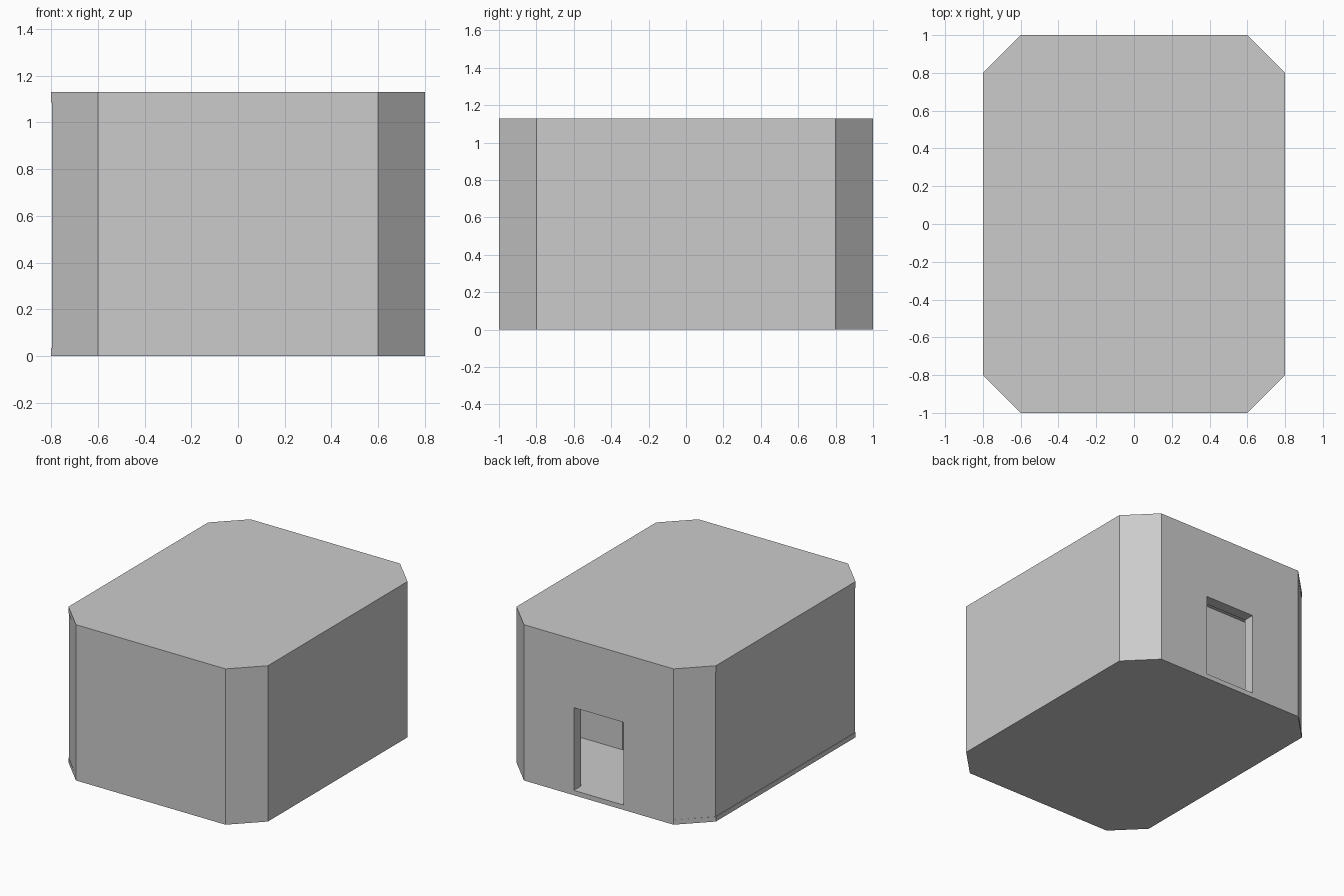
import bpy, bmesh

if "Cube" in bpy.data.objects:
    bpy.data.objects.remove(bpy.data.objects["Cube"])

H, FLOOR, ROOF, WALL = 1.13, 0.035, 0.045, 0.08


def outline(hx, hy, cut, left=0.0):
    """Rectangle with chamfered corners, counter-clockwise; left side pulled in by `left`."""
    pts = [(hx - cut, -hy), (hx, -hy + cut), (hx, hy - cut), (hx - cut, hy),
           (-hx + cut, hy), (-hx, hy - cut), (-hx, -hy + cut), (-hx + cut, -hy)]
    return [(max(x, -hx + left), y) for x, y in pts]


def finish(name, bm):
    bmesh.ops.recalc_face_normals(bm, faces=bm.faces)
    mesh = bpy.data.meshes.new(name)
    bm.to_mesh(mesh)
    bm.free()
    ob = bpy.data.objects.new(name, mesh)
    bpy.context.collection.objects.link(ob)
    return ob


def prism(name, pts, z0, z1):
    bm = bmesh.new()
    low = [bm.verts.new((x, y, z0)) for x, y in pts]
    top = [bm.verts.new((x, y, z1)) for x, y in pts]
    bm.faces.new(low[::-1])
    bm.faces.new(top)
    for i in range(len(pts)):
        j = (i + 1) % len(pts)
        bm.faces.new((low[i], low[j], top[j], top[i]))
    return finish(name, bm)


def box(name, x0, x1, y0, y1, z0, z1):
    return prism(name, [(x0, y0), (x1, y0), (x1, y1), (x0, y1)], z0, z1)


def cut(target, cutter):
    mod = target.modifiers.new("opening", 'BOOLEAN')
    mod.operation, mod.solver, mod.object = 'DIFFERENCE', 'EXACT', cutter
    bpy.context.view_layer.objects.active = target
    bpy.ops.object.modifier_apply(modifier=mod.name)
    bpy.data.objects.remove(cutter, do_unlink=True)


# floor and roof slabs
prism("floor_slab", outline(0.8, 1.0, 0.2), 0, FLOOR)
prism("roof_slab", outline(0.8, 1.0, 0.2), H - ROOF, H)

# hollow outer walls
bm = bmesh.new()
rings = []
for pts in (outline(0.8, 1.0, 0.2, 0.003), outline(0.8 - WALL, 1.0 - WALL, 0.167)):
    for z in (FLOOR, H - ROOF):
        rings.append([bm.verts.new((x, y, z)) for x, y in pts])
for a, b in ((0, 1), (1, 3), (3, 2), (2, 0)):
    for i in range(8):
        j = (i + 1) % 8
        bm.faces.new((rings[a][i], rings[a][j], rings[b][j], rings[b][i]))
walls = finish("outer_walls", bm)

# doorway in the back wall
cut(walls, box("door_cutter", -0.2, 0.2, 0.85, 1.1, FLOOR - 0.1, 0.635))

# inner partition: two side panels and a lintel around a wider opening
for side, name in ((1, "right"), (-1, "left")):
    x0, x1 = sorted((side * 0.3, side * 0.72))
    box(f"partition_{name}", x0, x1, 0.22, 0.3, FLOOR, H - ROOF)
box("partition_lintel", -0.3, 0.3, 0.22, 0.3, 0.8, H - ROOF)
